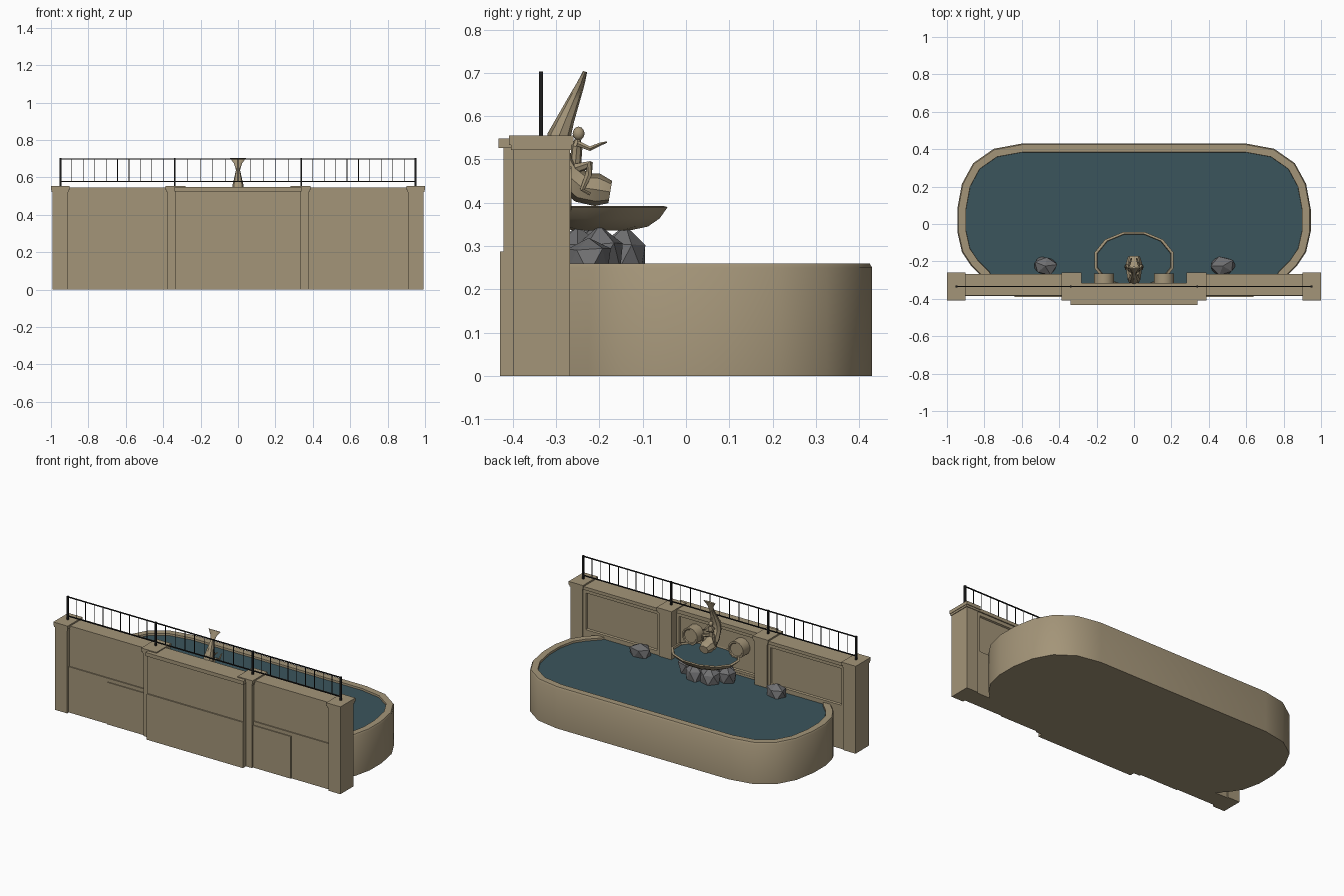
import bpy, bmesh, math, random
from mathutils import Vector, Matrix

random.seed(4)
if bpy.data.objects.get("Cube"):
    bpy.data.objects.remove(bpy.data.objects["Cube"])


def material(name, rgb):
    m = bpy.data.materials.new(name)
    m.use_nodes = True
    m.diffuse_color = (*rgb, 1)
    bsdf = m.node_tree.nodes["Principled BSDF"]
    bsdf.inputs["Base Color"].default_value = (*rgb, 1)
    bsdf.inputs["Roughness"].default_value = 0.8
    return m


STONE = material("tan stone", (0.37, 0.30, 0.19))
WATER = material("teal water", (0.043, 0.09, 0.107))
ROCK = material("grey rock", (0.16, 0.16, 0.165))
IRON = material("black iron", (0.012, 0.012, 0.012))


def finish(bm, name, *mats, smooth=None):
    bmesh.ops.recalc_face_normals(bm, faces=bm.faces)
    me = bpy.data.meshes.new(name)
    bm.to_mesh(me)
    bm.free()
    ob = bpy.data.objects.new(name, me)
    bpy.context.collection.objects.link(ob)
    for m in mats:
        me.materials.append(m)
    if smooth:
        bpy.ops.object.select_all(action='DESELECT')
        ob.select_set(True)
        bpy.context.view_layer.objects.active = ob
        bpy.ops.object.shade_smooth_by_angle(angle=math.radians(smooth))
    return ob


def add_box(bm, x0, x1, y0, y1, z0, z1):
    size = Matrix.Diagonal((x1 - x0, y1 - y0, z1 - z0, 1))
    mid = Matrix.Translation(((x0 + x1) / 2, (y0 + y1) / 2, (z0 + z1) / 2))
    return bmesh.ops.create_cube(bm, size=1, matrix=mid @ size)["verts"]


def boxes(name, mat, *dims):
    bm = bmesh.new()
    for d in dims:
        add_box(bm, *d)
    return finish(bm, name, mat)


def wall_panel(name, x0, x1, back):
    # Wall block with a framed panel sunk into its pool side
    bm = bmesh.new()
    add_box(bm, x0, x1, back - 0.03, back, 0.25, 0.53)
    face = max(bm.faces, key=lambda f: f.calc_center_median().y)
    bmesh.ops.inset_region(bm, faces=[face], thickness=0.035)
    bmesh.ops.inset_region(bm, faces=[face], thickness=0.006, depth=-0.01)
    finish(bm, name, STONE)


def tube(name, pts, radii, mat=STONE, sides=8):
    # Elliptical tube: each radius is (across x, in the y-z plane)
    bm = bmesh.new()
    pts = [Vector(p) for p in pts]
    rings = []
    for i, p in enumerate(pts):
        t = (pts[min(i + 1, len(pts) - 1)] - pts[max(i - 1, 0)]).normalized()
        u = (Vector((1, 0, 0)) - t * t.x).normalized()
        v = t.cross(u)
        rx, rv = radii[i]
        turn = [2 * math.pi * k / sides for k in range(sides)]
        rings.append([bm.verts.new(p + u * rx * math.cos(a) + v * rv * math.sin(a)) for a in turn])
    for a, b in zip(rings, rings[1:]):
        for k in range(sides):
            n = (k + 1) % sides
            bm.faces.new((a[k], a[n], b[n], b[k]))
    bm.faces.new(rings[0])
    bm.faces.new(rings[-1])
    return finish(bm, name, mat, smooth=40)


def ball(name, centre, scale, mat=STONE):
    bm = bmesh.new()
    m = Matrix.Translation(centre) @ Matrix.Diagonal((*scale, 1))
    bmesh.ops.create_icosphere(bm, subdivisions=2, radius=1, matrix=m)
    finish(bm, name, mat, smooth=60)


def rock(name, x, y, z, sx, sy, sz):
    bm = bmesh.new()
    bmesh.ops.create_icosphere(bm, subdivisions=1, radius=1)
    spin = Matrix.Rotation(random.random() * 6, 3, 'Z')
    for v in bm.verts:
        p = spin @ v.co * random.uniform(0.88, 1.14)
        v.co = (x + p.x * sx, y + p.y * sy, z + p.z * sz)
    bmesh.ops.dissolve_limit(bm, angle_limit=0.25, verts=bm.verts, edges=bm.edges)
    finish(bm, name, ROCK)


# Pool: rounded outline raised into a tank, with a rim and sunken water
half = [(0.6, 0.43), (0.75, 0.402), (0.86, 0.325), (0.92, 0.215), (0.945, 0.08),
        (0.945, -0.04), (0.92, -0.15), (0.87, -0.225), (0.81, -0.285), (0.76, -0.36)]
bm = bmesh.new()
outline = half + [(-x, y) for x, y in reversed(half)]
base = bm.faces.new([bm.verts.new((x, y, 0)) for x, y in outline])
top = bmesh.ops.extrude_face_region(bm, geom=[base], use_keep_orig=True)["geom"]
for v in top:
    if isinstance(v, bmesh.types.BMVert):
        v.co.z = 0.25
lid = next(f for f in top if isinstance(f, bmesh.types.BMFace))
bmesh.ops.recalc_face_normals(bm, faces=bm.faces)
bmesh.ops.inset_region(bm, faces=[lid], thickness=0.006, depth=0.01)
bmesh.ops.inset_region(bm, faces=[lid], thickness=0.04)
bmesh.ops.inset_region(bm, faces=[lid], thickness=0.001, depth=-0.012)
lid.material_index = 1
finish(bm, "pool", STONE, WATER, smooth=35)

# Wall: centre bay stands forward, two side bays, four piers
boxes("centre_wall", STONE, (-0.335, 0.335, -0.43, -0.35, 0, 0.288),
      (-0.335, 0.335, -0.422, -0.35, 0.288, 0.53))
boxes("centre_cap", STONE, (-0.34, 0.34, -0.433, -0.315, 0.526, 0.549))
wall_panel("centre_panel", -0.3, 0.3, -0.322)
for side, s in (("right", -1), ("left", 1)):
    def span(a, b, *rest):
        return (min(a * s, b * s), max(a * s, b * s), *rest)

    boxes(side + "_wall", STONE, span(0.36, 0.92, -0.384, -0.3, 0, 0.288),
          span(0.36, 0.92, -0.377, -0.3, 0.288, 0.53),
          span(0.36, 0.92, -0.3, -0.275, 0, 0.26))
    boxes(side + "_wall_cap", STONE, span(0.37, 0.92, -0.383, -0.268, 0.526, 0.546))
    boxes(side + "_front_plate", STONE, span(0.375, 0.64, -0.39, -0.383, 0, 0.265))
    wall_panel(side + "_panel", *span(0.37, 0.915), -0.275)
    boxes(side + "_end_pier", STONE, span(0.91, 0.993, -0.4, -0.268, 0, 0.53),
          span(0.906, 0.997, -0.404, -0.264, 0.522, 0.534),
          span(0.9, 1.0, -0.409, -0.26, 0.534, 0.555))
    boxes(side + "_inner_pier", STONE, span(0.29, 0.377, -0.4, -0.268, 0, 0.53),
          span(0.286, 0.382, -0.404, -0.264, 0.522, 0.534),
          span(0.282, 0.388, -0.409, -0.26, 0.534, 0.555))

    # Round wall spout
    bm = bmesh.new()
    m = Matrix.Translation((0.16 * s, -0.298, 0.43)) @ Matrix.Rotation(math.pi / 2, 4, 'X')
    bmesh.ops.create_cone(bm, cap_ends=True, segments=14, radius1=0.054, radius2=0.054,
                          depth=0.066, matrix=m)
    face = max(bm.faces, key=lambda f: f.calc_center_median().y)
    bmesh.ops.inset_region(bm, faces=[face], thickness=0.01)
    bmesh.ops.inset_region(bm, faces=[face], thickness=0.004, depth=-0.006)
    finish(bm, side + "_spout", STONE, smooth=35)

    rock(side + "_pool_rock", 0.475 * s, -0.225, 0.265, 0.068, 0.055, 0.06)

# Iron railing
posts = (-0.95, -0.338, 0.338, 0.95)
Y = -0.335
boxes("railing_posts", IRON, *[(x - 0.005, x + 0.005, Y - 0.005, Y + 0.005, 0.54, 0.703) for x in posts])
boxes("railing_rails", IRON, *[(-0.95, 0.95, Y - 0.003, Y + 0.003, z - 0.003, z + 0.003)
                               for z in (0.578, 0.698)])
bars = []
for a, b in zip(posts, posts[1:]):
    count = 10
    bars += [a + (b - a) * i / count for i in range(1, count)]
boxes("railing_bars", IRON, *[(x - 0.0016, x + 0.0016, Y - 0.0016, Y + 0.0016, 0.578, 0.698) for x in bars])

# Rock pile under the upper basin
for i, (x, y, r) in enumerate([(-0.13, -0.22, 0.06), (-0.06, -0.15, 0.066), (0.04, -0.14, 0.06),
                               (0.12, -0.2, 0.066), (0, -0.22, 0.08), (-0.1, -0.26, 0.06),
                               (0.07, -0.25, 0.07)]):
    rock(f"pile_rock_{i + 1}", x, y, 0.275, r, r * 0.9, 0.065)

# Upper basin: stacked rings of a shallow bowl, closed by water
bm = bmesh.new()
rings = []
for r, z in [(0.42, 0.336), (0.7, 0.345), (0.88, 0.364), (1, 0.39), (0.93, 0.393), (0.915, 0.381)]:
    ring = []
    for k in range(12):
        a = math.tau * (k + 0.5) / 12
        y = max(-0.195 + 0.158 * r * math.sin(a), -0.325)
        ring.append(bm.verts.new((0.22 * r * math.cos(a), y, z)))
    rings.append(ring)
for a, b in zip(rings, rings[1:]):
    for k in range(12):
        n = (k + 1) % 12
        bm.faces.new((a[k], a[n], b[n], b[k]))
bm.faces.new(rings[0])
bm.faces.new(rings[-1]).material_index = 1
finish(bm, "upper_basin", STONE, WATER, smooth=35)

# Fish with its tail curling up, ending in a flared fin
tube("fish_body",
     [(0, -0.175, 0.425), (0, -0.205, 0.43), (0, -0.24, 0.435), (0, -0.275, 0.465), (0, -0.297, 0.51),
      (0, -0.293, 0.555), (0, -0.277, 0.595), (0, -0.258, 0.64), (0, -0.243, 0.675), (0, -0.233, 0.703)],
     [(0.032, 0.026), (0.042, 0.038), (0.042, 0.036), (0.038, 0.034), (0.034, 0.03),
      (0.03, 0.027), (0.021, 0.02), (0.011, 0.014), (0.022, 0.009), (0.042, 0.005)])

# Child riding on the fish
tube("child_torso", [(0, -0.258, 0.475), (0, -0.254, 0.505), (0, -0.252, 0.53), (0, -0.25, 0.546)],
     [(0.019, 0.016), (0.016, 0.013), (0.021, 0.013), (0.007, 0.007)])
ball("child_head", (0, -0.248, 0.56), (0.013, 0.014, 0.016))
for side, s in (("right", -1), ("left", 1)):
    tube(side + "_arm", [(0.021 * s, -0.25, 0.537), (0.027 * s, -0.222, 0.525), (0.018 * s, -0.197, 0.536),
                         (0.014 * s, -0.183, 0.54)],
         [(0.007, 0.007), (0.006, 0.006), (0.005, 0.004), (0.004, 0.002)], sides=6)
    tube(side + "_leg", [(0.014 * s, -0.255, 0.48), (0.04 * s, -0.222, 0.487), (0.043 * s, -0.225, 0.465),
                         (0.042 * s, -0.24, 0.43), (0.042 * s, -0.222, 0.42)],
         [(0.011, 0.012), (0.01, 0.01), (0.009, 0.009), (0.006, 0.006), (0.005, 0.004)], sides=6)
